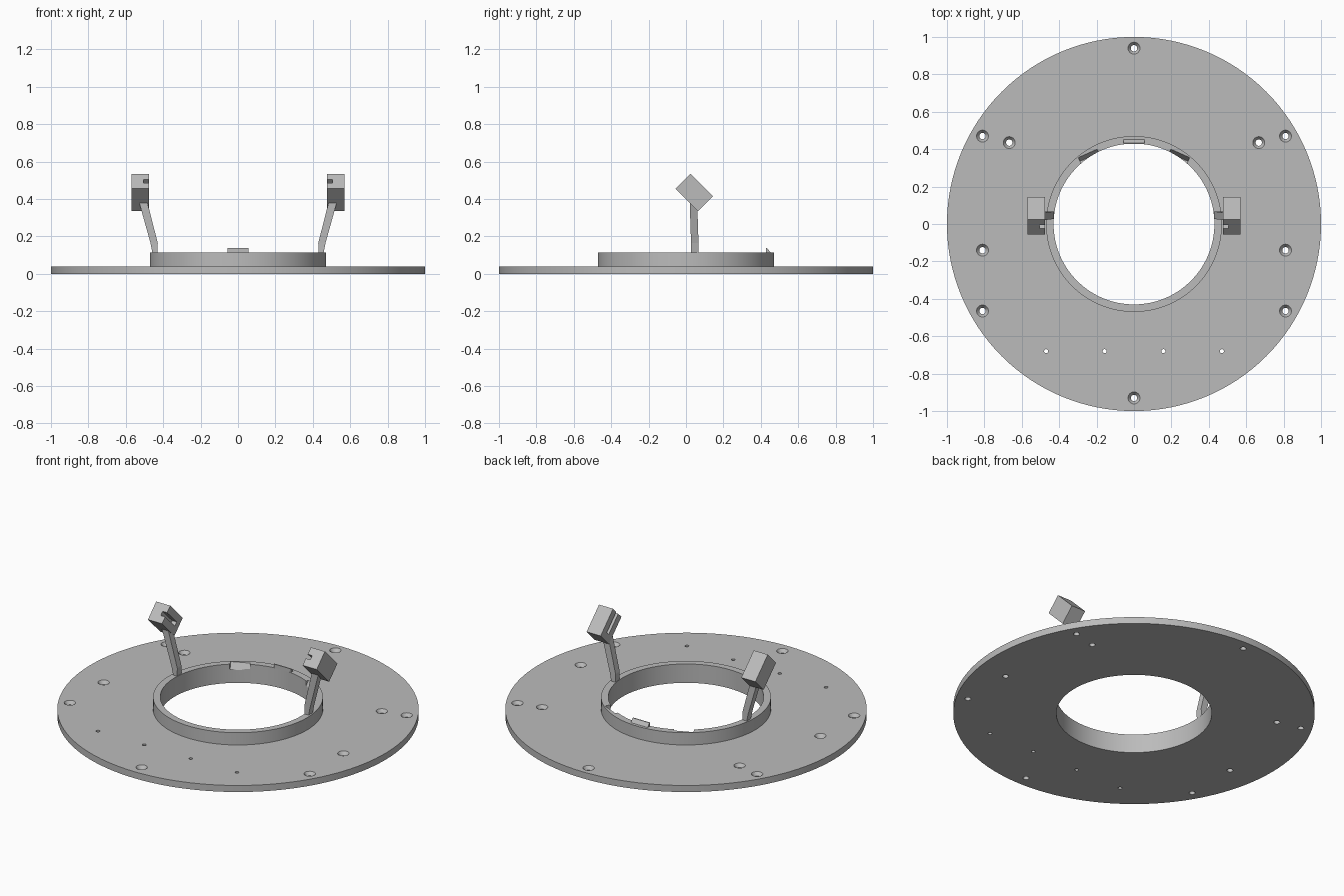
import bpy, bmesh, math
from mathutils import Matrix, Vector

if "Cube" in bpy.data.objects:
    bpy.data.objects.remove(bpy.data.objects["Cube"])

grey = bpy.data.materials.new("plain_grey")
grey.use_nodes = True
COLOUR = (0.5, 0.5, 0.5, 1)
grey.diffuse_color = COLOUR
grey.node_tree.nodes["Principled BSDF"].inputs["Base Color"].default_value = COLOUR


def finish(name, bm):
    bmesh.ops.recalc_face_normals(bm, faces=bm.faces)
    mesh = bpy.data.meshes.new(name)
    bm.to_mesh(mesh)
    bm.free()
    mesh.materials.append(grey)
    obj = bpy.data.objects.new(name, mesh)
    bpy.context.collection.objects.link(obj)
    return obj


def activate(obj):
    bpy.ops.object.select_all(action="DESELECT")
    obj.select_set(True)
    bpy.context.view_layer.objects.active = obj


def lathe(bm, profile, segments, centre=(0, 0), closed=False):
    """Turn an (r, z) profile; open profiles get flat end caps."""
    rings = []
    for r, z in profile:
        angles = [math.tau * i / segments for i in range(segments)]
        rings.append([bm.verts.new((centre[0] + r * math.cos(a), centre[1] + r * math.sin(a), z))
                      for a in angles])
    pairs = list(zip(rings, rings[1:]))
    if closed:
        pairs.append((rings[-1], rings[0]))
    else:
        bm.faces.new(rings[0])
        bm.faces.new(rings[-1])
    for low, high in pairs:
        for i in range(segments):
            j = (i + 1) % segments
            bm.faces.new((low[i], low[j], high[j], high[i]))


def loft(bm, sections):
    """Skin a list of closed cross-sections and cap both ends."""
    loops = [[bm.verts.new(p) for p in s] for s in sections]
    bm.faces.new(loops[0])
    bm.faces.new(loops[-1])
    for a, b in zip(loops, loops[1:]):
        for i in range(len(a)):
            j = (i + 1) % len(a)
            bm.faces.new((a[i], a[j], b[j], b[i]))


def box(bm, size, matrix):
    bmesh.ops.create_cube(bm, size=1, matrix=matrix @ Matrix.Diagonal((*size, 1)))


def cut(obj, bm):
    cutter = finish("cutter", bm)
    cutter.hide_render = True
    mod = obj.modifiers.new("cut", "BOOLEAN")
    mod.operation = "DIFFERENCE"
    mod.solver = "EXACT"
    mod.object = cutter
    activate(obj)
    bpy.ops.object.modifier_apply(modifier=mod.name)
    bpy.data.objects.remove(cutter)


# Round base plate with raised collar
bm = bmesh.new()
lathe(bm, [(0.43, 0), (1, 0), (1, 0.04), (0.47, 0.04), (0.47, 0.115), (0.43, 0.115)],
      128, closed=True)
base = finish("base_plate_and_collar", bm)

# Countersunk screw holes and small pin holes
bm = bmesh.new()
screws = [(0, 0.94), (0, -0.93)]
for side in (-1, 1):
    screws += [(side * x, y) for x, y in
               ((0.81, 0.47), (0.667, 0.435), (0.81, -0.14), (0.81, -0.465))]
for spot in screws:
    lathe(bm, [(0.017, -0.02), (0.017, 0.02), (0.047, 0.06)], 24, spot)
for x in (-0.47, -0.157, 0.157, 0.47):
    lathe(bm, [(0.011, -0.02), (0.011, 0.06)], 16, (x, -0.68))
cut(base, bm)

# Slanted notches in the rear of the collar rim
bm = bmesh.new()
for side in (-1, 1):
    place = (Matrix.Translation((side * 0.24, 0.362, 0.115))
             @ Matrix.Rotation(-side * math.radians(24), 4, "Z")
             @ Matrix.Rotation(math.radians(-30), 4, "X"))
    box(bm, (0.11, 0.03, 0.07), place)
cut(base, bm)
activate(base)
bpy.ops.object.shade_smooth_by_angle(angle=math.radians(30))

# Wedge tab on the rear rim
bm = bmesh.new()
wedge = [(0.428, 0.113), (0.428, 0.137), (0.434, 0.137), (0.453, 0.113)]
loft(bm, [[(x, y, z) for y, z in wedge] for x in (-0.057, 0.057)])
finish("rear_tab", bm)

for side, label in ((-1, "right"), (1, "left")):
    # Bent arm rising out of the collar: inner x, outer x, front y, z
    bm = bmesh.new()
    stations = [(0.431, 0.455, 0.028, 0.10), (0.429, 0.468, 0.027, 0.165),
                (0.484, 0.528, 0.02, 0.38)]
    loft(bm, [[(side * a, y, z), (side * b, y, z), (side * b, y + 0.04, z), (side * a, y + 0.04, z)]
              for a, b, y, z in stations])
    finish(label + "_arm", bm)

    # Tilted clip block, slotted from its front and inner faces
    tilt = (Matrix.Translation((side * 0.5225, 0.045, 0.435))
            @ Matrix.Rotation(math.radians(-45), 4, "X"))
    bm = bmesh.new()
    box(bm, (0.095, 0.17, 0.113), tilt)
    clip = finish(label + "_clip", bm)
    bm = bmesh.new()
    box(bm, (0.1, 0.17, 0.026), tilt @ Matrix.Translation((-side * 0.0825 + side * 0.015, -0.04, 0)))
    cut(clip, bm)
